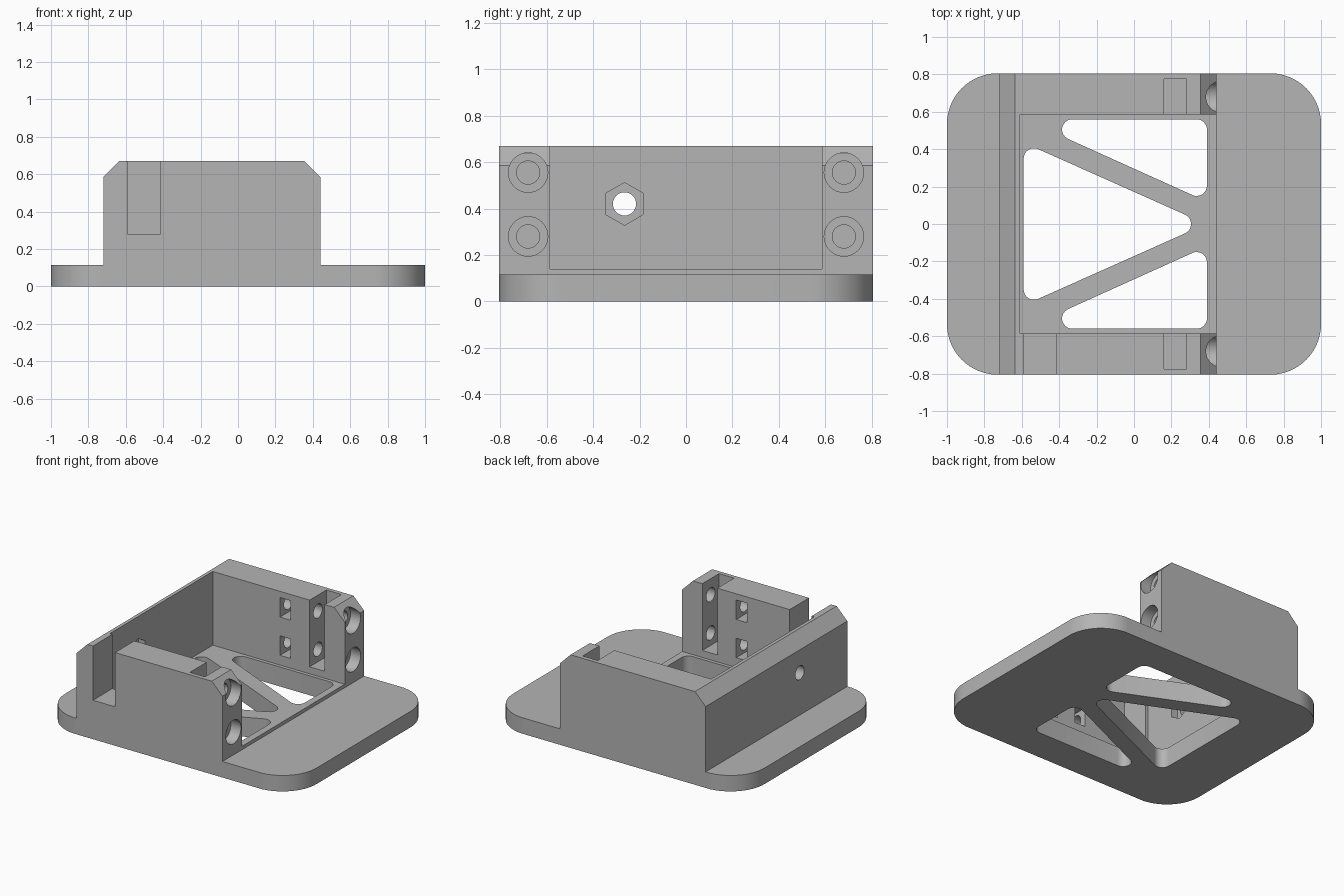
import bpy, bmesh, math
from mathutils import Vector

if "Cube" in bpy.data.objects:
    bpy.data.objects.remove(bpy.data.objects["Cube"], do_unlink=True)

grey = bpy.data.materials.new("grey_plastic")
COLOUR = (0.46, 0.46, 0.46, 1)
grey.diffuse_color = COLOUR
grey.use_nodes = True
bsdf = grey.node_tree.nodes["Principled BSDF"]
bsdf.inputs["Base Color"].default_value = COLOUR
bsdf.inputs["Roughness"].default_value = 0.7


def prism(name, points, offset):
    """Extrude a planar outline of 3D points by an offset."""
    bm = bmesh.new()
    face = bm.faces.new([bm.verts.new(p) for p in points])
    res = bmesh.ops.extrude_face_region(bm, geom=[face])
    verts = [g for g in res["geom"] if isinstance(g, bmesh.types.BMVert)]
    bmesh.ops.translate(bm, verts=verts, vec=Vector(offset))
    bmesh.ops.recalc_face_normals(bm, faces=bm.faces)
    mesh = bpy.data.meshes.new(name)
    bm.to_mesh(mesh)
    bm.free()
    mesh.materials.append(grey)
    ob = bpy.data.objects.new(name, mesh)
    bpy.context.collection.objects.link(ob)
    return ob


def box(name, x0, x1, y0, y1, z0, z1):
    return prism(name, [(x0, y0, z0), (x1, y0, z0), (x1, y1, z0), (x0, y1, z0)],
                 (0, 0, z1 - z0))


def rod(name, x0, x1, y, z, r, sides=32, turn=0.0):
    """Cylinder or prism lying along x."""
    pts = [(x0, y + r * math.cos(turn + math.tau * i / sides),
            z + r * math.sin(turn + math.tau * i / sides)) for i in range(sides)]
    return prism(name, pts, (x1 - x0, 0, 0))


def rounded(name, centres, r, z0, z1, steps=8):
    """Rounded convex plate: counter-clockwise corner centres joined by arcs."""
    pts, n = [], len(centres)
    for i, c in enumerate(centres):
        a, b = centres[i - 1], centres[(i + 1) % n]
        start = math.atan2(c[1] - a[1], c[0] - a[0]) - math.pi / 2
        end = math.atan2(b[1] - c[1], b[0] - c[0]) - math.pi / 2
        sweep = (end - start) % math.tau
        for k in range(steps + 1):
            t = start + sweep * k / steps
            pts.append((c[0] + r * math.cos(t), c[1] + r * math.sin(t), z0))
    return prism(name, pts, (0, 0, z1 - z0))


def combine(body, tool, operation="DIFFERENCE"):
    tool.hide_render = True
    mod = body.modifiers.new(tool.name, "BOOLEAN")
    mod.operation, mod.solver, mod.object = operation, "EXACT", tool
    bpy.context.view_layer.objects.active = body
    bpy.ops.object.modifier_apply(modifier=mod.name)
    bpy.data.objects.remove(tool, do_unlink=True)


# Base plate with large rounded corners
body = rounded("mounting_bracket",
               [(-0.73, -0.535), (0.73, -0.535), (0.73, 0.535), (-0.73, 0.535)],
               0.27, 0, 0.115, 16)

# Housing block with chamfered upper edges
profile = [(-0.72, 0.05), (0.44, 0.05), (0.44, 0.585), (0.355, 0.67),
           (-0.635, 0.67), (-0.72, 0.585)]
combine(body, prism("housing", [(x, -0.805, z) for x, z in profile], (0, 1.61, 0)), "UNION")

# Open bay between the walls, and cable notch in the front wall
combine(body, box("bay", -0.61, 0.7, -0.585, 0.585, 0.14, 1))
combine(body, box("cable_notch", -0.59, -0.415, -0.9, -0.5, 0.28, 1))

# Triangular floor windows
combine(body, rounded("centre_window", [(-0.535, -0.35), (0.25, 0), (-0.535, 0.35)],
                      0.055, -0.2, 0.3))
combine(body, rounded("back_window", [(0.335, 0.205), (0.335, 0.505), (-0.33, 0.505)],
                      0.055, -0.2, 0.3))
combine(body, rounded("front_window", [(-0.33, -0.505), (0.335, -0.505), (0.335, -0.205)],
                      0.055, -0.2, 0.3))

# Side walls: tall slot, nut pockets, screw holes with counterbores
for s in (-1, 1):
    y0, y1 = sorted((s * 0.5, s * 0.775))
    combine(body, box("tall_slot", 0.16, 0.28, y0, y1, 0.19, 1))
    for z in (0.28, 0.555):
        y0, y1 = sorted((s * 0.5, s * 0.765))
        combine(body, box("nut_pocket", -0.075, 0.01, y0, y1, z - 0.07, z + 0.07))
        combine(body, rod("screw_hole", -0.2, 0.6, s * 0.68, z, 0.05))
        combine(body, rod("counterbore", 0.36, 0.6, s * 0.68, z, 0.085))

# End wall: hexagonal nut recess and through hole
combine(body, rod("hex_recess", -0.66, -0.5, -0.265, 0.42, 0.092, 6, math.pi / 6))
combine(body, rod("bolt_hole", -0.9, -0.5, -0.265, 0.42, 0.05))

# Flush the side walls with the plate edge
for v in body.data.vertices:
    if abs(v.co.y) > 0.8:
        v.co.y = math.copysign(0.805, v.co.y)

bpy.ops.object.select_all(action="DESELECT")
body.select_set(True)
bpy.context.view_layer.objects.active = body
bpy.ops.object.shade_smooth_by_angle(angle=math.radians(30))
